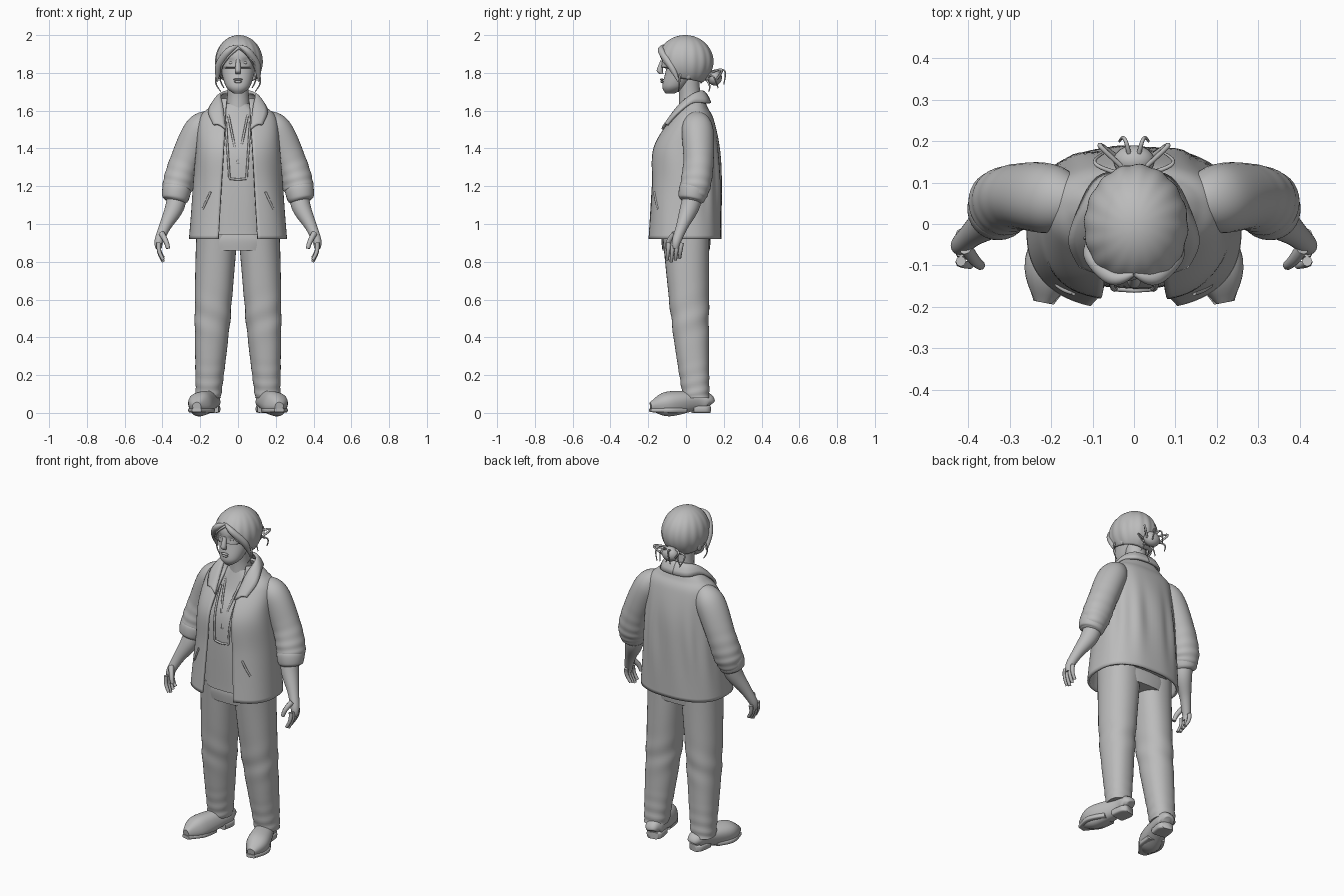
import bpy, bmesh
from math import sin, cos, pi, exp
from mathutils import Vector

cube = bpy.data.objects.get("Cube")
if cube:
    bpy.data.objects.remove(cube, do_unlink=True)

grey = bpy.data.materials.new("plain grey")
grey.use_nodes = True
grey.diffuse_color = (.5, .5, .5, 1)
for node in grey.node_tree.nodes:
    if node.type == 'BSDF_PRINCIPLED':
        node.inputs["Base Color"].default_value = grey.diffuse_color


def finish(name, bm, mirror=False, thickness=None):
    """Turn a bmesh into a smooth grey object, optionally mirrored or thickened."""
    bmesh.ops.recalc_face_normals(bm, faces=bm.faces)
    mesh = bpy.data.meshes.new(name)
    bm.to_mesh(mesh)
    bm.free()
    mesh.materials.append(grey)
    mesh.shade_smooth()
    mesh.set_sharp_from_angle(angle=1)
    part = bpy.data.objects.new(name, mesh)
    bpy.context.scene.collection.objects.link(part)
    if thickness:
        solid = part.modifiers.new("thickness", 'SOLIDIFY')
        solid.thickness = thickness
        solid.offset = 0
    if mirror:
        other_side = part.modifiers.new("mirror", 'MIRROR')
        other_side.use_mirror_merge = False


def spline(rows, steps):
    """Smooth interpolation through rows of numbers."""
    result, last = [], len(rows) - 1
    for i in range(steps + 1):
        place = i / steps * last
        k = min(int(place), last - 1)
        f = place - k
        before, start, end = rows[max(0, k - 1)], rows[k], rows[k + 1]
        after = rows[min(last, k + 2)]
        result.append([q + f / 2 * (r - p + f * (2*p - 5*q + 4*r - s + f * (3*(q - r) + s - p)))
                       for p, q, r, s in zip(before, start, end, after)])
    return result


def power(value, exponent):
    return (1 if value >= 0 else -1) * abs(value) ** (2 / exponent)


def bell(value, centre, width):
    return exp(-((value - centre) / width) ** 2)


def skin(bm, rings, closed):
    """Bridge rows of points with quads."""
    rows = [[bm.verts.new(point) for point in ring] for ring in rings]
    for low, high in zip(rows, rows[1:]):
        count = len(low)
        for j in range(count if closed else count - 1):
            k = (j + 1) % count
            bm.faces.new((low[j], low[k], high[k], high[j]))
    return rows


def loft(name, rows, steps=24, sides=28, square=2, level=False, folds=None, mirror=False):
    """Rows are x, y, z and one or two radii; rings are level or follow the path."""
    rows = spline(rows, steps)
    centres = [Vector(row[:3]) for row in rows]
    rings, side = [], None
    for i, (centre, row) in enumerate(zip(centres, rows)):
        along = (centres[min(i + 1, steps)] - centres[max(i - 1, 0)]).normalized()
        if side is None:
            side = Vector((0, 0, 1) if abs(along.y) > .7 else (0, 1, 0))
        side = (side - along * side.dot(along)).normalized()
        across = side.cross(along)
        if level:
            across, side = Vector((1, 0, 0)), Vector((0, 1, 0))
        ring = []
        for j in range(sides):
            a = 2 * pi * j / sides
            grow = 1 + (folds(a, i / steps) if folds else 0)
            ring.append(centre + across * (row[3] * grow * power(cos(a), square))
                        + side * (row[-1] * grow * power(sin(a), square)))
        rings.append(ring)
    bm = bmesh.new()
    made = skin(bm, rings, True)
    bm.faces.new(made[0])
    bm.faces.new(made[-1])
    finish(name, bm, mirror)


def strand(name, start, end, bulge, radius=.006, tip=1, mirror=True):
    """A thin bowed tube from start to end."""
    start, end, bulge = Vector(start), Vector(end), Vector(bulge)
    rows = []
    for i in range(7):
        t = i / 6
        point = start.lerp(end, t) + bulge * sin(pi * t)
        rows.append((*point, radius * (1 + (tip - 1) * t)))
    loft(name, rows, sides=8, mirror=mirror)


def ball(name, centre, radii, mirror=False):
    bm = bmesh.new()
    bmesh.ops.create_uvsphere(bm, u_segments=24, v_segments=14, radius=1)
    for vert in bm.verts:
        vert.co = Vector(c + r * p for c, r, p in zip(centre, radii, vert.co))
    finish(name, bm, mirror)


def leg_folds(a, t):
    ankle = sin(t * 75 + 2 * sin(a)) * max(0, t - .7) / 9
    knee = sin(t * 40 + a * 2) * bell(t, .5, .1) / 35
    return ankle + knee + sin(3 * a + 7 * t) / 80


def sleeve_folds(a, t):
    return sin(t * 60 + sin(a)) * max(0, t - .4) / 18 + sin(3 * a + 9 * t) / 70


def eye_sockets(a, t):
    return -.06 * bell(t, .6, .06) * bell(abs(a - 1.5 * pi), .4, .2)


# Trousers with creased knees and gathered ankles
loft("trouser_hips", [(0, 0, .98, .2, .12), (0, 0, .92, .22, .13), (0, 0, .86, .2, .125)],
     square=2.4, level=True)
loft("trouser_leg", [(.11, 0, .96, .11, .125), (.135, .02, .5, .094, .1),
                     (.157, .055, .08, .067, .07)],
     steps=60, sides=36, square=2.2, level=True, folds=leg_folds, mirror=True)

# Shoes with separate sole and heel
loft("shoe", [(.136, .125, .045, .028), (.14, .11, .06, .045), (.15, .05, .065, .05),
              (.2, -.1, .046, .063, .036), (.218, -.187, .034, .022, .016)],
     square=2.5, mirror=True)
loft("shoe_sole", [(.17, -.01, .014, .05, .014), (.2, -.1, .014, .065, .014),
                   (.218, -.19, .014, .025, .01)], square=5, mirror=True)
loft("shoe_heel", [(.135, .125, .02, .03, .02), (.14, .1, .02, .047, .02),
                   (.15, .035, .02, .047, .02)], square=5, mirror=True)

# Shirt, neckline and placket
loft("shirt", [(0, 0, .945, .19, .155), (0, 0, 1.35, .185, .15), (0, .03, 1.53, .16, .1),
               (0, .03, 1.64, .06, .06)], steps=40, sides=40, square=2.3, level=True,
     folds=lambda a, t: sin(9 * a + 5 * t) / 120)
strand("neckline", (.06, -.01, 1.62), (0, -.15, 1.32), (0, -.027, 0))
strand("placket_edge", (.065, -.07, 1.54), (.045, -.157, 1.24), (0, -.03, 0))
strand("placket_hem", (.045, -.157, 1.24), (0, -.16, 1.235), (0, 0, 0))

# Open jacket: height, half width, middle, half depth
profile = [(.92, .253, -.01, .19), (1.2, .23, 0, .18), (1.4, .215, 0, .17),
           (1.55, .2, .03, .11), (1.61, .15, .04, .07), (1.66, .09, .04, .05)]
rings, square = [], 2.5
for z, width, middle, depth in spline(profile, 44):
    opening = .16 - .06 * z
    start = (opening / width) ** (square / 2)
    waist = bell(z, 1.25, .2)
    ring = []
    for j in range(81):
        a = start + (pi - start) * j / 40
        back = max(0, -cos(a))
        grow = 1 + waist * (back * sin(13 * a + 3 * z) / 35 + sin(6 * a + 9 * z) / 120)
        ring.append((width * grow * power(sin(a), square),
                     middle - depth * grow * power(cos(a), square), z))
    rings.append(ring)
bm = bmesh.new()
skin(bm, rings, False)
finish("jacket_body", bm, thickness=.014)
strand("jacket_pocket", (.145, -.167, 1.17), (.186, -.147, 1.08), (0, -.003, 0))

# Turned-down collar from nape to lapel tip: inner edge, outer edge
collar = [(0, .088, 1.7, 0, .128, 1.64), (.06, .075, 1.7, .085, .11, 1.64),
          (.09, .03, 1.68, .13, .035, 1.64), (.08, -.04, 1.62, .155, -.04, 1.59),
          (.066, -.125, 1.5, .13, -.1, 1.525)]
bm = bmesh.new()
rings = []
for edges in spline(collar, 24):
    inner, outer = Vector(edges[:3]), Vector(edges[3:])
    rings.append([inner.lerp(outer, k / 4) + Vector((0, 0, sin(pi * k / 4) / 80))
                  for k in range(5)])
skin(bm, rings, False)
finish("collar", bm, mirror=True, thickness=.014)

# Sleeves bunched above rolled cuffs, then bare forearms and hands
loft("sleeve", [(.13, .05, 1.55, .05), (.2, .06, 1.5, .083), (.28, .066, 1.33, .08),
                (.32, .05, 1.2, .08), (.33, .03, 1.13, .06)],
     steps=60, sides=32, folds=sleeve_folds, mirror=True)
loft("rolled_cuff", [(.32, .045, 1.2, .06), (.324, .04, 1.185, .076),
                     (.332, .03, 1.135, .07), (.335, .027, 1.12, .054)], mirror=True)
loft("forearm", [(.32, .045, 1.18, .05), (.335, .02, 1.09, .05), (.385, -.02, .99, .032),
                 (.418, -.05, .91, .024, .042), (.42, -.055, .87, .016, .036)], mirror=True)
for i, finger in enumerate(("index", "middle", "ring", "little")):
    y = -.09 + i * .022
    strand(finger + "_finger", (.418, y, .9), (.395, y - .01, .8 + abs(i - 1) / 99),
           (.01, 0, 0), radius=.0125, tip=.7)
strand("thumb", (.405, -.06, .95), (.37, -.1, .87), (-.005, -.01, 0), radius=.016, tip=.7)

# Neck, head and face
loft("neck", [(0, .03, 1.58, .07), (0, .02, 1.68, .057), (0, .01, 1.78, .06)], level=True)
loft("head", [(0, -.085, 1.69, .022), (0, -.06, 1.73, .065, .073),
              (0, -.01, 1.83, .093, .12), (0, 0, 1.9, .1, .126), (0, 0, 1.95, .08, .1)],
     steps=50, sides=48, square=2.1, level=True, folds=eye_sockets)
loft("nose", [(0, -.123, 1.87, .01), (0, -.139, 1.815, .016, .02), (0, -.13, 1.795, .012)],
     level=True)
ball("upper_lip", (0, -.128, 1.765), (.024, .009, .006))
ball("lower_lip", (0, -.127, 1.753), (.02, .009, .007))
ball("eye", (.034, -.11, 1.853), (.014, .009, .008), mirror=True)
ball("ear", (.098, .012, 1.8), (.012, .02, .034), mirror=True)

# Swept-back hair with strand grooves, cut lower at the sides and nape
rings = []
for i in range(29):
    ring = []
    for j in range(96):
        a = 2 * pi * j / 96
        turn = min(a, 2 * pi - a) / pi
        drop = i / 28 * (1.05 + min(1, turn * 2.4) ** 1.2 + turn / 2)
        reach = sin(drop) * (1 + sin(16 * a + 3 * sin(drop)) * sin(drop) ** 2 / 70)
        ring.append((.005 + .12 * reach * sin(a), -.143 * reach * cos(a) - .004,
                     1.86 + .135 * cos(drop)))
    rings.append(ring)
bm = bmesh.new()
skin(bm, rings, True)
bmesh.ops.remove_doubles(bm, verts=bm.verts, dist=.0001)
finish("hair_cap", bm, thickness=.01)
loft("fringe", [(0, -.12, 1.945, .006), (.05, -.13, 1.915, .018, .014),
                (.1, -.08, 1.84, .02, .014), (.11, -.04, 1.755, .005)], mirror=True)
strand("side_wisp", (.105, -.03, 1.8), (.09, -.04, 1.7), (.02, 0, 0), tip=.4)

# Loose bun with stray loops
ball("bun", (0, .152, 1.775), (.05, .038, .042))
ball("bun_tie", (0, .118, 1.785), (.034, .025, .032))
strand("bun_loop", (.02, .13, 1.8), (.025, .15, 1.75), (.06, .05, .04))
strand("bun_coil", (.03, .12, 1.78), (.075, .17, 1.72), (.04, 0, .03), tip=.5)
strand("bun_strand", (.01, .16, 1.8), (.035, .2, 1.74), (0, .025, .04), tip=.5)
strand("nape_wisp", (.02, .11, 1.76), (.05, .12, 1.7), (0, .01, 0), tip=.4)
